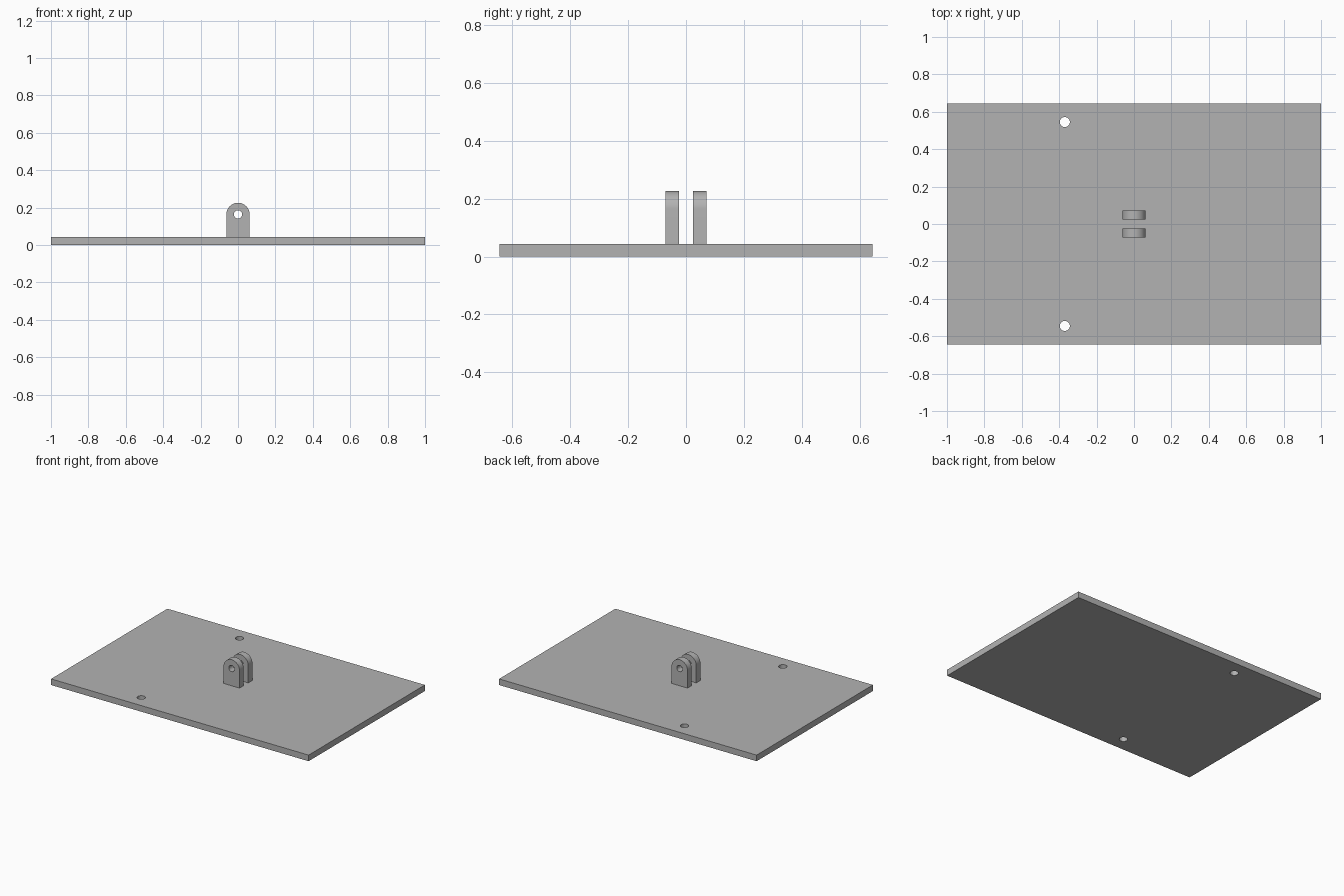
import bpy
import bmesh
from math import pi, cos, sin, radians
from mathutils import Matrix, Vector

if "Cube" in bpy.data.objects:
    bpy.data.objects.remove(bpy.data.objects["Cube"], do_unlink=True)

LENGTH, WIDTH, THICK = 2.0, 1.29, 0.043
LUG_RADIUS, LUG_DEPTH, LUG_OFFSET = 0.062, 0.046, 0.048
PIVOT_Z = 0.164

grey = bpy.data.materials.new("plain grey")
grey.use_nodes = True
colour = (0.45, 0.45, 0.45, 1)
grey.diffuse_color = colour
grey.node_tree.nodes["Principled BSDF"].inputs["Base Color"].default_value = colour


def extruded(name, outline, depth):
    """Solid made by extruding a closed outline along the given vector."""
    bm = bmesh.new()
    face = bm.faces.new([bm.verts.new(p) for p in outline])
    result = bmesh.ops.extrude_face_region(bm, geom=[face], use_keep_orig=True)
    moved = [v for v in result["geom"] if isinstance(v, bmesh.types.BMVert)]
    bmesh.ops.translate(bm, verts=moved, vec=depth)
    bmesh.ops.recalc_face_normals(bm, faces=bm.faces)
    mesh = bpy.data.meshes.new(name)
    bm.to_mesh(mesh)
    bm.free()
    mesh.materials.append(grey)
    obj = bpy.data.objects.new(name, mesh)
    bpy.context.collection.objects.link(obj)
    return obj


def drill(obj, centre, radius, rotation):
    """Cut a round through hole and discard the drill."""
    bpy.ops.mesh.primitive_cylinder_add(vertices=32, radius=radius, depth=0.2,
                                        location=centre, rotation=rotation)
    cutter = bpy.context.object
    cutter.name = "hole_cutter"
    cutter.hide_render = True
    cutter.data.materials.append(grey)
    mod = obj.modifiers.new("hole", "BOOLEAN")
    mod.operation, mod.solver, mod.object = "DIFFERENCE", "EXACT", cutter
    bpy.ops.object.select_all(action="DESELECT")
    bpy.context.view_layer.objects.active = obj
    obj.select_set(True)
    bpy.ops.object.modifier_apply(modifier=mod.name)
    bpy.data.objects.remove(cutter, do_unlink=True)
    bpy.ops.object.shade_smooth_by_angle(angle=radians(30))


# Base plate with two mounting holes
corners = [(sx * LENGTH / 2, sy * WIDTH / 2, 0)
           for sx, sy in ((-1, -1), (1, -1), (1, 1), (-1, 1))]
plate = extruded("base_plate", corners, (0, 0, THICK))
for side in (-1, 1):
    drill(plate, (-0.37, side * 0.545, THICK / 2), 0.027, (0, 0, 0))

# Pair of round-topped hinge lugs with a shared pin hole
STEPS = 32
for name, side in (("front_lug", -1), ("back_lug", 1)):
    y = side * LUG_OFFSET - LUG_DEPTH / 2
    outline = [(-LUG_RADIUS, y, THICK), (LUG_RADIUS, y, THICK)]
    outline += [(LUG_RADIUS * cos(pi * i / STEPS), y,
                 PIVOT_Z + LUG_RADIUS * sin(pi * i / STEPS))
                for i in range(STEPS + 1)]
    lug = extruded(name, outline, (0, LUG_DEPTH, 0))
    drill(lug, (0, side * LUG_OFFSET, PIVOT_Z), 0.022, (pi / 2, 0, 0))
